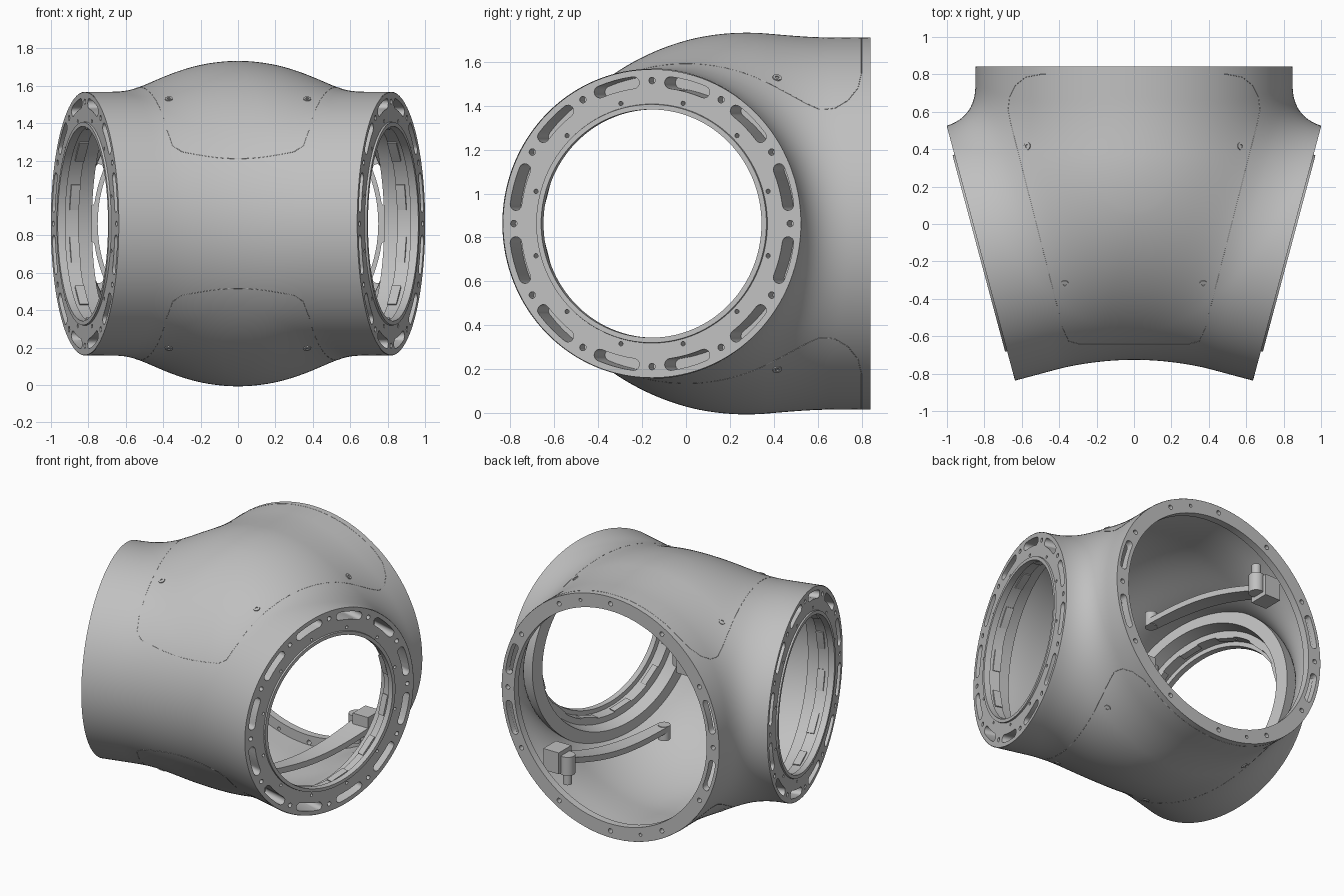
import bpy, bmesh, math
from mathutils import Vector, Matrix

cube = bpy.data.objects.get("Cube")
if cube:
    bpy.data.objects.remove(cube)

GREY = bpy.data.materials.new("cast grey")
GREY.use_nodes = True
GREY.diffuse_color = (0.53, 0.53, 0.53, 1)
GREY.node_tree.nodes["Principled BSDF"].inputs["Base Color"].default_value = GREY.diffuse_color

MID = 0.863
TILT = math.radians(15)
CENTRE = Vector((0, 0.063, MID))
PORT_R, BACK_R, WALL = 0.705, 0.848, 0.03
AXES = [Vector((s * math.cos(TILT), -math.sin(TILT), 0)) for s in (1, -1)]
BACK_AXIS = Vector((0, 1, 0))
SIDE_PORTS = [Vector((s * 0.818, -0.155, MID)) for s in (1, -1)]
BACK_PORT = Vector((0, 0.84, MID))


def blend(a, b, k):
    h = max(k - abs(a - b), 0) / k
    return min(a, b) - h * h * k / 4


def body_field(p):
    """Signed distance of three rounded tubes melted together, softer above and below."""
    q = p - CENTRE
    sides = [(q - a * max(q.dot(a), 0)).length - PORT_R for a in AXES]
    y = min(p.y - 0.37, 0)
    back = math.sqrt(p.x ** 2 + y * y + q.z ** 2) - BACK_R
    softness = 0.17 + 0.11 * min(abs(q.z) / BACK_R, 1) ** 2
    return blend(blend(sides[0], sides[1], 0.23), back, softness)


def surface_point(origin, direction, inset=0.0):
    lo, hi = 0.0, 1.7
    for _ in range(20):
        m = (lo + hi) / 2
        if body_field(origin + direction * m) + inset < 0:
            lo = m
        else:
            hi = m
    return origin + direction * lo


def make_object(name, bm, smooth=True, angle=35):
    mesh = bpy.data.meshes.new(name)
    bm.to_mesh(mesh)
    bm.free()
    mesh.materials.append(GREY)
    ob = bpy.data.objects.new(name, mesh)
    bpy.context.collection.objects.link(ob)
    if smooth:
        smooth_object(ob, angle)
    return ob


def smooth_object(ob, angle=35):
    bpy.ops.object.select_all(action='DESELECT')
    ob.select_set(True)
    bpy.context.view_layer.objects.active = ob
    bpy.ops.object.shade_smooth_by_angle(angle=math.radians(angle))


def shell(name, detail, inset, set_back):
    """Project a sphere onto the body, then cut the three mouths flat."""
    bm = bmesh.new()
    bmesh.ops.create_icosphere(bm, subdivisions=detail, radius=1)
    for v in bm.verts:
        v.co = surface_point(CENTRE, v.co.normalized(), inset)
    cuts = zip(SIDE_PORTS + [BACK_PORT], AXES + [BACK_AXIS])
    for co, no in cuts:
        bmesh.ops.bisect_plane(bm, geom=bm.verts[:] + bm.edges[:] + bm.faces[:],
                               plane_co=co - no * set_back, plane_no=no, clear_outer=True)
    if inset:
        bmesh.ops.reverse_faces(bm, faces=bm.faces[:])
    return make_object(name, bm, angle=60)


shell("hub_outer_shell", 7, 0.0, 0.0)
shell("hub_inner_shell", 6, WALL, 0.03)


def lathe(bm, profile, steps=128, matrix=Matrix()):
    """Revolve a closed (radius, height) profile about z."""
    rings = [[bm.verts.new(matrix @ Vector((r * math.cos(t), r * math.sin(t), z)))
              for r, z in profile]
             for t in (math.tau * i / steps for i in range(steps))]
    n = len(profile)
    for i in range(steps):
        a, b = rings[i], rings[(i + 1) % steps]
        for j in range(n):
            k = (j + 1) % n
            bm.faces.new((a[j], b[j], b[k], a[k]))
    bmesh.ops.recalc_face_normals(bm, faces=bm.faces[:])


def slot(bm, radius, angle, half, width, depth):
    """Curved pocket with round ends; half = 0 gives a round hole."""
    pts = []
    for end in (1, -1):
        c = angle + end * half
        for i in range(9):
            t = c + (math.pi * i / 8 if end > 0 else math.pi + math.pi * i / 8)
            pts.append(Vector((radius * math.cos(c) + width * math.cos(t),
                               radius * math.sin(c) + width * math.sin(t))))
        if half:
            r = radius - width if end > 0 else radius + width
            for f in (0.5, 0, -0.5):
                a = angle + end * half * f
                pts.append(Vector((r * math.cos(a), r * math.sin(a))))
    clean = [p for i, p in enumerate(pts) if (p - pts[i - 1]).length > 1e-5]
    face = bm.faces.new([bm.verts.new((p.x, p.y, -depth)) for p in clean])
    top = bmesh.ops.extrude_face_region(bm, geom=[face])["geom"]
    bmesh.ops.translate(bm, vec=(0, 0, depth + 0.05),
                        verts=[g for g in top if isinstance(g, bmesh.types.BMVert)])


def flange(name, profile, slots, matrix):
    bm = bmesh.new()
    lathe(bm, profile)
    ring = make_object(name, bm, smooth=False)
    bm = bmesh.new()
    for s in slots:
        slot(bm, *s)
    bmesh.ops.recalc_face_normals(bm, faces=bm.faces[:])
    cutter = make_object("pocket_cutter", bm, smooth=False)
    cutter.hide_render = True
    mod = ring.modifiers.new("pockets", 'BOOLEAN')
    mod.object, mod.operation, mod.solver = cutter, 'DIFFERENCE', 'EXACT'
    bpy.context.view_layer.objects.active = ring
    bpy.ops.object.modifier_apply(modifier=mod.name)
    bpy.data.objects.remove(cutter)
    ring.matrix_world = matrix
    smooth_object(ring)


def frame(pos, axis):
    return Matrix.Translation(pos) @ axis.to_track_quat('Z', 'Y').to_matrix().to_4x4()


# Side flanges: deep blind slots, two bolt circles, raised inner lip
STEP = math.radians(30)
side_slots = []
for i in range(12):
    a = i * STEP
    side_slots += [(0.648, a + STEP / 2, math.radians(7.3), 0.027, 0.19),
                   (0.652, a, 0, 0.015, 0.08), (0.567, a + STEP / 2, 0, 0.01, 0.08)]
side_profile = [(0.703, 0.001), (0.545, 0.001), (0.543, 0.012), (0.52, 0.012),
                (0.52, -0.03), (0.55, -0.03), (0.55, -0.11), (0.59, -0.11),
                (0.605, -0.2), (0.69, -0.2)]
for side, pos, axis in zip(("left", "right"), SIDE_PORTS, AXES):
    m = frame(pos, axis)
    flange(side + "_flange", side_profile, side_slots, m)
    # Clamp pads inside the bore
    bm = bmesh.new()
    for i in range(12):
        bmesh.ops.create_cube(bm, size=1, matrix=Matrix.Rotation((i + 0.5) * STEP, 4, 'Z')
                              @ Matrix.Translation((0.553, 0, -0.085))
                              @ Matrix.Diagonal((0.03, 0.14, 0.05, 1)))
    make_object(side + "_bore_pads", bm, smooth=False).matrix_world = m

# Back flange: inward lip with four side slots and a bolt circle
back_slots = [(0.8, i * STEP, 0, 0.016, 0.1) for i in range(12)]
back_slots += [(0.8, b + s * STEP / 2, math.radians(6.5), 0.025, 0.1)
               for b in (0, math.pi) for s in (1, -1)]
back_slots += [(0.8, math.radians(a), 0, 0.011, 0.1) for a in (107, 287)]
flange("back_flange", [(0.847, 0.001), (0.75, 0.001), (0.75, -0.05), (0.84, -0.05)],
       back_slots, frame(BACK_PORT, BACK_AXIS))

# Panel seams and screw collars, above and below
half = [(0, -0.64), (0.3, -0.64), (0.35, -0.625), (0.38, -0.56), (0.66, 0.54), (0.674, 0.61),
        (0.665, 0.68), (0.635, 0.74), (0.58, 0.785), (0.5, 0.8), (0, 0.8)]
outline = half + [(-x, y) for x, y in half[-2:0:-1]]
curve = bpy.data.curves.new("panel_seams", 'CURVE')
curve.dimensions = '3D'
curve.bevel_depth = 0.0015
curve.bevel_resolution = 0
curve.materials.append(GREY)
screws = bmesh.new()
for up in (1, -1):
    ray = Vector((0, 0, up))
    path = []
    for i, b in enumerate(outline):
        a = Vector(outline[i - 1])
        for k in range(16):
            p = a.lerp(Vector(b), k / 16)
            path.append(surface_point(Vector((p.x, p.y, MID)), ray))
    spline = curve.splines.new('POLY')
    spline.points.add(len(path) - 1)
    spline.use_cyclic_u = True
    for sp, p in zip(spline.points, path):
        sp.co = (*p, 1)
    for x, y in ((0.57, 0.415), (-0.57, 0.415), (0.37, -0.32), (-0.37, -0.32)):
        p, dx, dy = (surface_point(Vector((x + ox, y + oy, MID)), ray)
                     for ox, oy in ((0, 0), (0.01, 0), (0, 0.01)))
        normal = (dx - p).cross(dy - p).normalized() * up
        lathe(screws, [(0.009, -0.01), (0.021, -0.01), (0.021, 0.006), (0.009, 0.006)],
              24, frame(p, normal))
bpy.context.collection.objects.link(bpy.data.objects.new("panel_seams", curve))
make_object("panel_screws", screws)

# Arched struts with lugs inside the cavity: one low on the left, one high on the right
for name, side in (("left_lower_strut", 1), ("right_upper_strut", -1)):
    bm = bmesh.new()
    start, end = Vector((0.52, 0.69, -0.48)), Vector((0.31, -0.2, -0.55))
    rows = []
    for i in range(17):
        t = i / 16
        c = start.lerp(end, t) + Vector((0, 0, -0.06 * math.sin(math.pi * t)))
        w = 0.08 - 0.04 * t
        rows.append([bm.verts.new(c + Vector((ox, 0, oz))) for ox, oz in
                     ((-w, -0.02), (w, -0.02), (w, 0.02), (-w, 0.02))])
    for a, b in zip(rows, rows[1:]):
        for j in range(4):
            bm.faces.new((a[j], a[j - 1], b[j - 1], b[j]))
    bm.faces.new(rows[0])
    bm.faces.new(rows[-1])
    bmesh.ops.create_cube(bm, size=1, matrix=Matrix.Translation(start)
                          @ Matrix.Diagonal((0.12, 0.14, 0.15, 1)))
    for p, r, h in ((start + Vector((-0.08, 0, -0.02)), 0.05, 0.13),
                    (start + Vector((-0.08, 0, -0.1)), 0.03, 0.12),
                    (end + Vector((0, 0, -0.03)), 0.04, 0.1)):
        bmesh.ops.create_cone(bm, cap_ends=True, segments=20, radius1=r, radius2=r,
                              depth=h, matrix=Matrix.Translation(p))
    for v in bm.verts:
        v.co = Vector((v.co.x * side, v.co.y, MID + v.co.z * side))
    bmesh.ops.recalc_face_normals(bm, faces=bm.faces[:])
    make_object(name, bm)
